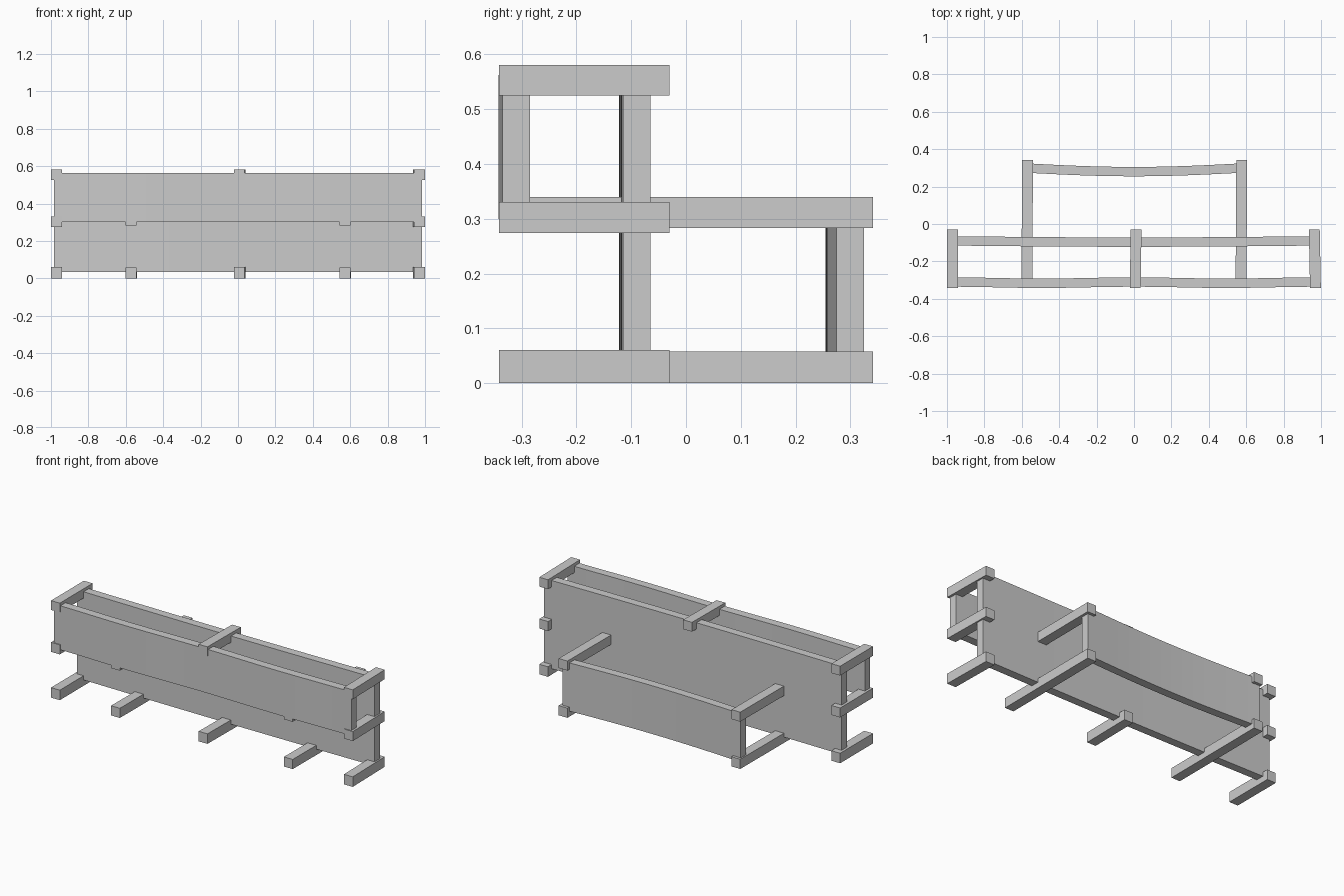
import bpy, bmesh, math

cube = bpy.data.objects.get("Cube")
if cube:
    bpy.data.objects.remove(cube, do_unlink=True)

# One plain grey for the whole frame
grey = bpy.data.materials.new("plain grey")
grey.use_nodes = True
colour = (0.6, 0.6, 0.6, 1)
grey.diffuse_color = colour
grey.node_tree.nodes["Principled BSDF"].inputs["Base Color"].default_value = colour


def sweep(name, sections):
    """Join rectangular sections (lists of four points) into a closed bar."""
    bm = bmesh.new()
    rings = [[bm.verts.new(p) for p in s] for s in sections]
    for a, b in zip(rings, rings[1:]):
        for i in range(4):
            j = (i + 1) % 4
            bm.faces.new((a[i], a[j], b[j], b[i]))
    bm.faces.new(rings[0])
    bm.faces.new(rings[-1])
    bmesh.ops.recalc_face_normals(bm, faces=bm.faces)
    mesh = bpy.data.meshes.new(name)
    bm.to_mesh(mesh)
    bm.free()
    mesh.materials.append(grey)
    bpy.context.collection.objects.link(bpy.data.objects.new(name, mesh))


def beam(name, x, y0, y1, z0, z1, skew=0.0):
    w = 0.029
    sweep(name, [[(x + s - w, y, z0), (x + s + w, y, z0),
                  (x + s + w, y, z1), (x + s - w, y, z1)]
                 for y, s in ((y0, -skew), (y1, skew))])


def wall(name, half, y, z0, z1, bow, steps=16):
    t = 0.025
    sections = []
    for i in range(steps + 1):
        u = 2 * i / steps - 1
        c = y + bow(u)
        sections.append([(u * half, c - t, z0), (u * half, c + t, z0),
                         (u * half, c + t, z1), (u * half, c - t, z1)])
    sweep(name, sections)


# Gently bowed walls
wall("front_wall", 0.985, -0.31, 0.30, 0.563,
     lambda u: -0.007 * math.sin(math.pi * u) ** 2)
wall("middle_wall", 0.985, -0.09, 0.035, 0.563,
     lambda u: -0.007 * math.cos(math.pi * u / 2))
wall("back_wall", 0.59, 0.30, 0.033, 0.322,
     lambda u: -0.02 * math.cos(math.pi * u / 2))

# Short cross beams
FRONT, SHORT, LONG = -0.341, -0.03, 0.341
for side, x, skew in (("right", -0.971, 0), ("middle", 0.009, 0.002), ("left", 0.967, -0.003)):
    beam(f"bottom_{side}_beam", x, FRONT, SHORT, 0, 0.06, skew)
    beam(f"top_{side}_beam", x, FRONT, SHORT, 0.525, 0.581, skew)
    if side != "middle":
        beam(f"mid_{side}_beam", x, FRONT, SHORT, 0.274, 0.331, skew)

# Long cross beams reaching the back wall
for side, x in (("right", -0.571), ("left", 0.574)):
    beam(f"lower_long_{side}_beam", x, FRONT, LONG, 0, 0.058, 0.002)
    beam(f"upper_long_{side}_beam", x, FRONT, LONG, 0.283, 0.34, 0.002)
